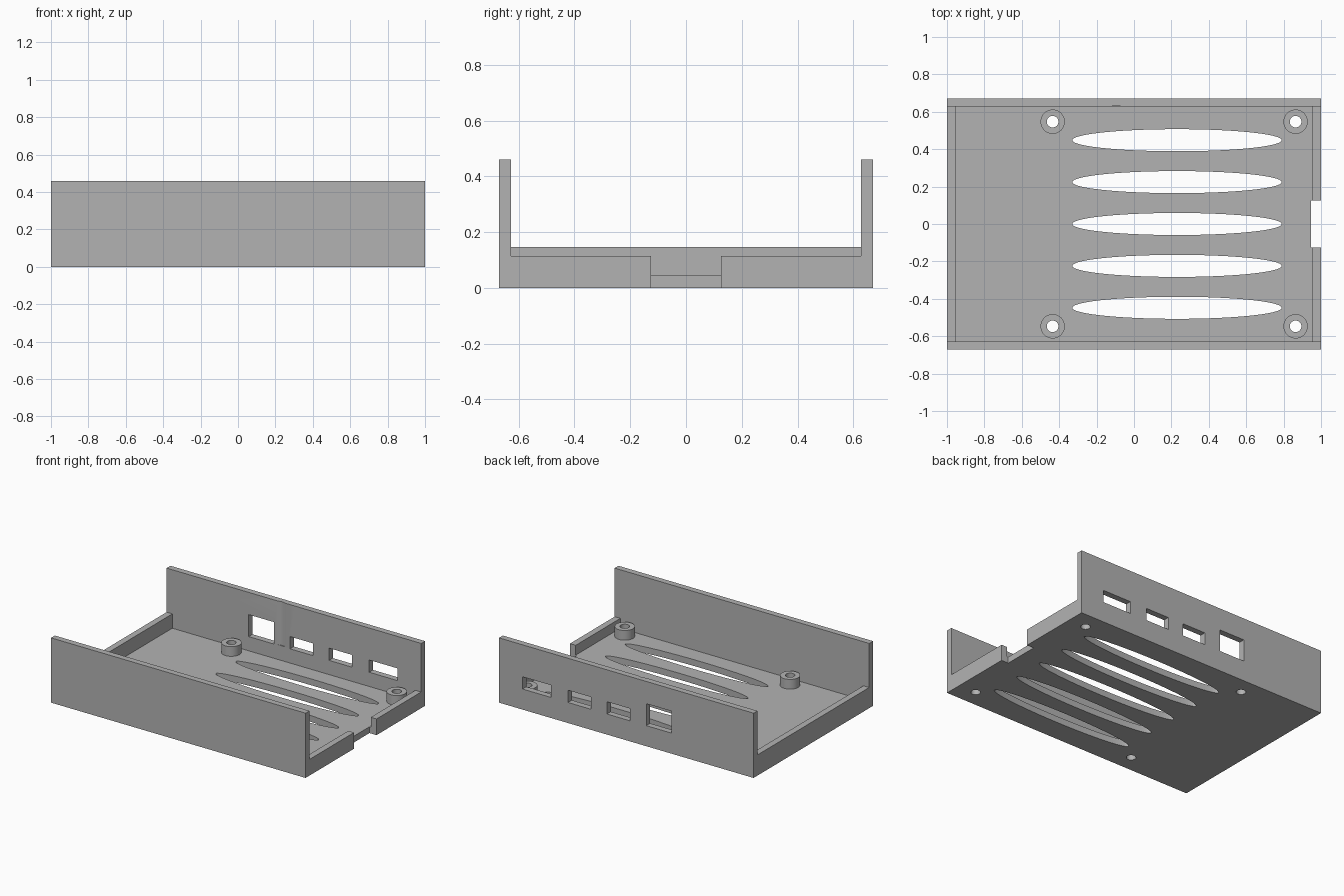
import bpy, bmesh, math
from mathutils import Matrix, Vector

default = bpy.data.objects.get("Cube")
if default:
    bpy.data.objects.remove(default, do_unlink=True)

grey = bpy.data.materials.new("plain grey")
grey.use_nodes = True
colour = (0.45, 0.45, 0.45, 1)
grey.diffuse_color = colour
grey.node_tree.nodes["Principled BSDF"].inputs["Base Color"].default_value = colour

LENGTH, WIDTH, HEIGHT = 1.0, 0.67, 0.46      # half length, half width, wall height
WALL, FLOOR = 0.045, 0.045
IN_X, IN_Y = LENGTH - WALL, 0.627
LEFT_END, RIGHT_END = 0.147, 0.115           # end wall heights at -x and +x
OVER = 0.1                                   # cutter overshoot


def box(bm, x0, x1, y0, y1, z0, z1):
    size = Vector((x1 - x0, y1 - y0, z1 - z0))
    centre = Vector((x0 + x1, y0 + y1, z0 + z1)) / 2
    bmesh.ops.create_cube(bm, size=1, matrix=Matrix.Translation(centre) @ Matrix.Diagonal((*size, 1)))


def cylinder(bm, x, y, rx, ry, z0, z1, sides=48):
    place = Matrix.Translation((x, y, (z0 + z1) / 2))
    bmesh.ops.create_cone(bm, cap_ends=True, segments=sides, radius1=1, radius2=1, depth=z1 - z0,
                          matrix=place @ Matrix.Diagonal((rx, ry, 1, 1)))


def make(name, bm):
    mesh = bpy.data.meshes.new(name)
    bm.to_mesh(mesh)
    bm.free()
    mesh.materials.append(grey)
    obj = bpy.data.objects.new(name, mesh)
    bpy.context.collection.objects.link(obj)
    return obj


def combine(target, bm, operation="DIFFERENCE"):
    tool = make("helper", bm)
    tool.hide_render = True
    mod = target.modifiers.new("shape", "BOOLEAN")
    mod.operation, mod.solver, mod.object = operation, "EXACT", tool
    bpy.context.view_layer.objects.active = target
    bpy.ops.object.modifier_apply(modifier=mod.name)
    bpy.data.objects.remove(tool, do_unlink=True)


# Solid block that becomes the open tray
bm = bmesh.new()
box(bm, -LENGTH, LENGTH, -WIDTH, WIDTH, 0, HEIGHT)
tray = make("enclosure_tray", bm)

# Hollow interior, then lower the two end walls
top = HEIGHT + OVER
for x0, x1, z in ((-IN_X, IN_X, FLOOR),
                  (-LENGTH - OVER, 0, LEFT_END),
                  (0, LENGTH + OVER, RIGHT_END)):
    bm = bmesh.new()
    box(bm, x0, x1, -IN_Y, IN_Y, z, top)
    combine(tray, bm)

# Board standoffs in the four corners
posts = [(x, y) for x in (-0.435, 0.864) for y in (-0.547, 0.547)]
bm = bmesh.new()
for x, y in posts:
    cylinder(bm, x, y, 0.065, 0.065, FLOOR / 2, 0.114)
combine(tray, bm, "UNION")

# Screw holes and oval vent slots through the floor
bm = bmesh.new()
for x, y in posts:
    cylinder(bm, x, y, 0.031, 0.031, -OVER, HEIGHT, 32)
for i in range(-2, 3):
    cylinder(bm, 0.23, i * 0.224, 0.56, 0.059, -OVER, HEIGHT, 96)
combine(tray, bm)

# Connector windows in the back wall, and the notch in the end wall
bm = bmesh.new()
for x0, x1, z1 in ((-0.355, -0.157, 0.302), (-0.03, 0.152, 0.233),
                   (0.276, 0.458, 0.233), (0.592, 0.815, 0.233)):
    box(bm, x0, x1, IN_Y - 0.03, WIDTH + OVER, 0.146, z1)
box(bm, 0.945, LENGTH + OVER, -0.126, 0.126, -OVER, HEIGHT)
combine(tray, bm)

# Shallow rounded groove on the inside of the back wall
bm = bmesh.new()
cylinder(bm, -0.095, 0.56, 0.073, 0.073, 0.15, top, 64)
combine(tray, bm)

bpy.ops.object.select_all(action="DESELECT")
tray.select_set(True)
bpy.context.view_layer.objects.active = tray
bpy.ops.object.shade_smooth_by_angle(angle=math.radians(30))
